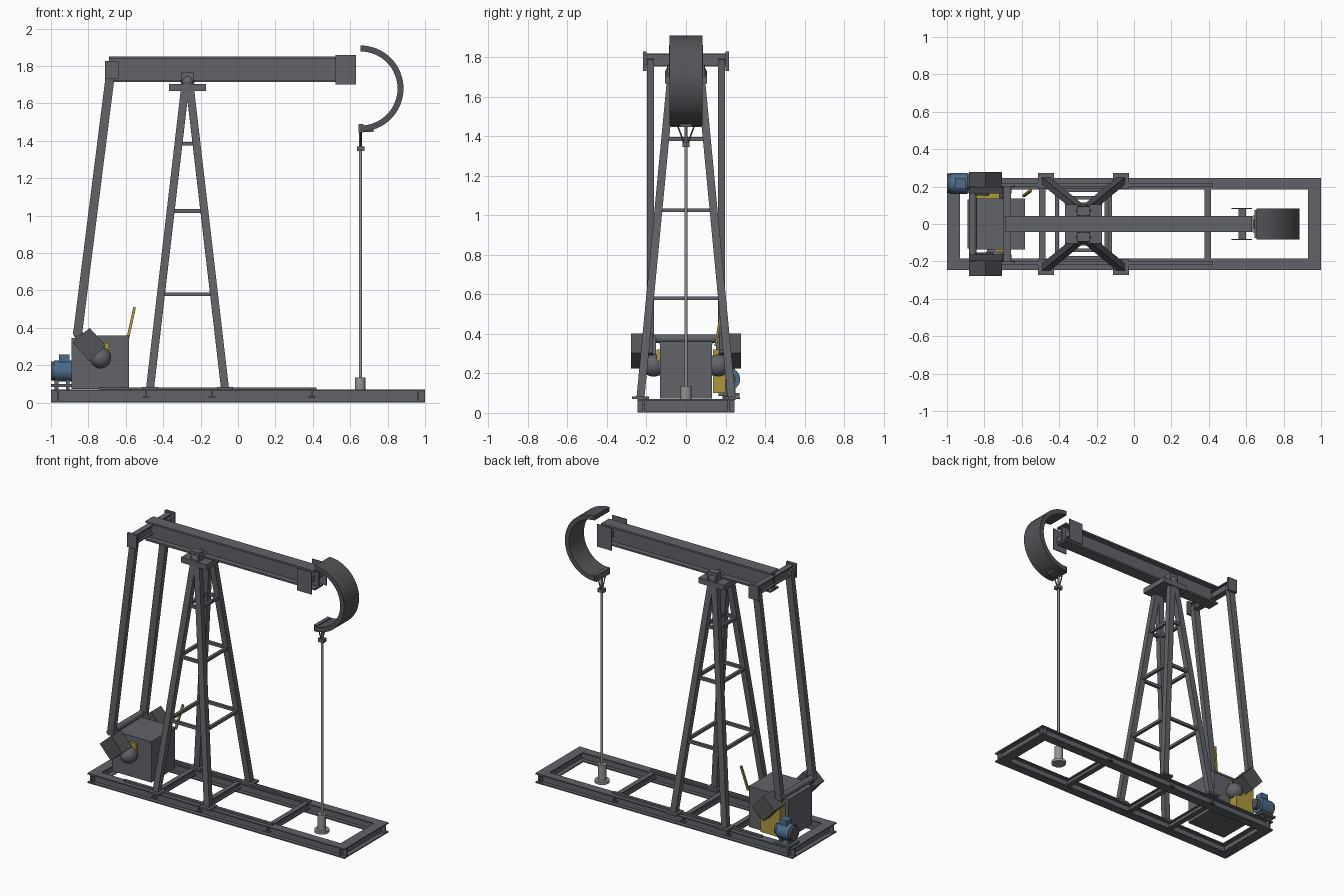
import bpy, bmesh, math
from mathutils import Vector, Matrix

if "Cube" in bpy.data.objects:
    bpy.data.objects.remove(bpy.data.objects["Cube"])


def material(name, rgb, rough=0.6):
    m = bpy.data.materials.new(name)
    m.use_nodes = True
    m.diffuse_color = (*rgb, 1)
    node = next(n for n in m.node_tree.nodes if n.type == 'BSDF_PRINCIPLED')
    node.inputs["Base Color"].default_value = (*rgb, 1)
    node.inputs["Roughness"].default_value = rough
    return m


STEEL = material("steel grey", (0.12, 0.126, 0.14))
DARK = material("dark iron", (0.085, 0.088, 0.095))
LIGHT = material("bare metal", (0.3, 0.3, 0.3))
BLUE = material("motor blue", (0.07, 0.15, 0.25))
YELLOW = material("safety yellow", (0.42, 0.31, 0.05))


def finish(bm, name, mat, smooth=False):
    bmesh.ops.recalc_face_normals(bm, faces=bm.faces)
    me = bpy.data.meshes.new(name)
    bm.to_mesh(me)
    bm.free()
    me.materials.append(mat)
    ob = bpy.data.objects.new(name, me)
    bpy.context.collection.objects.link(ob)
    if smooth:
        bpy.ops.object.select_all(action='DESELECT')
        ob.select_set(True)
        bpy.context.view_layer.objects.active = ob
        bpy.ops.object.shade_smooth_by_angle(angle=math.radians(40))
    return ob


def frame(p0, p1, ref):
    """Matrix at the midpoint: x along the member, z close to ref."""
    p0, p1 = Vector(p0), Vector(p1)
    x = (p1 - p0).normalized()
    y = Vector(ref).cross(x).normalized()
    z = x.cross(y)
    rot = Matrix((x, y, z)).transposed().to_4x4()
    return Matrix.Translation((p0 + p1) / 2) @ rot, (p1 - p0).length


def add_box(bm, mat4, size, offset=(0, 0, 0)):
    m = mat4 @ Matrix.Translation(offset) @ Matrix.Diagonal((*size, 1))
    bmesh.ops.create_cube(bm, size=1, matrix=m)


def box(name, mat, x, y, z, turn=0):
    """Box from (min, max) ranges, turned about its own y axis."""
    c = [sum(r) / 2 for r in (x, y, z)]
    bm = bmesh.new()
    add_box(bm, Matrix.Translation(c) @ Matrix.Rotation(turn, 4, 'Y'),
            [r[1] - r[0] for r in (x, y, z)])
    return finish(bm, name, mat)


def bar(name, mat, p0, p1, w, h, ref=(0, 0, 1)):
    m, length = frame(p0, p1, ref)
    bm = bmesh.new()
    add_box(bm, m, (length, w, h))
    return finish(bm, name, mat)


def i_beam(name, mat, p0, p1, w, h, t=0.008, ref=(0, 0, 1)):
    m, length = frame(p0, p1, ref)
    bm = bmesh.new()
    add_box(bm, m, (length, t, h - t))
    for s in (-1, 1):
        add_box(bm, m, (length, w, t), (0, 0, s * (h - t) / 2))
    return finish(bm, name, mat)


def rod(name, mat, p0, p1, r, r2=None, sides=24):
    ref = (0, 0, 1) if abs(p1[2] - p0[2]) < 0.01 else (1, 0, 0)
    m, length = frame(p0, p1, ref)
    bm = bmesh.new()
    bmesh.ops.create_cone(bm, cap_ends=True, segments=sides, radius1=r,
                          radius2=r if r2 is None else r2, depth=length,
                          matrix=m @ Matrix.Rotation(math.pi / 2, 4, 'Y'))
    return finish(bm, name, mat, True)


def ball(name, mat, c, r):
    bm = bmesh.new()
    bmesh.ops.create_uvsphere(bm, u_segments=24, v_segments=14, radius=r,
                              matrix=Matrix.Translation(c))
    return finish(bm, name, mat, True)


SIDES = ((-1, "right"), (1, "left"))

# Skid base
for s, n in SIDES:
    i_beam(n + "_skid_beam", STEEL, (-1, s * .215, .036), (1, s * .215, .036), .06, .068)
    box(n + "_skid_rail", STEEL, (-.74, .42), (s * .208 - .01, s * .208 + .01), (.07, .082))
for x, n in ((-.965, "rear"), (.965, "front")):
    i_beam(n + "_skid_end", STEEL, (x, -.245, .036), (x, .245, .036), .07, .07)
for x in (-.49, -.14, .395):
    i_beam("skid_cross_beam", STEEL, (x, -.235, .047), (x, .235, .047), .034, .045)

# Tower with four legs, feet and rungs
def leg_point(sx, sy, z):
    t = (z - .08) / 1.59
    return Vector((-.27 + sx * (.2 - .185 * t), sy * (.23 - .152 * t), z))


corners = [(-1, -1), (1, -1), (1, 1), (-1, 1)]
for i, (sx, sy) in enumerate(corners):
    bar("tower_leg", STEEL, leg_point(sx, sy, .075), leg_point(sx, sy, 1.67), .04, .042, (1, 0, 0))
    f = leg_point(sx, sy, .08)
    box("tower_foot", STEEL, (f.x - .042, f.x + .042), (f.y - .042, f.y + .042), (.07, .084))
    for z in (.58, 1.025, 1.385):
        bar("tower_rung", STEEL, leg_point(sx, sy, z), leg_point(*corners[(i + 1) % 4], z), .02, .02)

# Saddle bearing
box("saddle_plate", STEEL, (-.37, -.17), (-.105, .105), (1.667, 1.705))
for s, n in SIDES:
    box(n + "_bearing_block", STEEL, (-.305, -.235), (s * .07 - .024, s * .07 + .024), (1.7, 1.765))
    ball(n + "_bearing_cap", STEEL, (-.27, s * .07, 1.717), .037)
rod("saddle_shaft", STEEL, (-.27, -.095, 1.717), (-.27, .095, 1.717), .034)

# Walking beam
i_beam("walking_beam", STEEL, (-.69, 0, 1.782), (.63, 0, 1.782), .088, .136, .012)
for s, n in SIDES:
    box(n + "_head_plate", STEEL, (.52, .632), (s * .083 - .003, s * .083 + .003), (1.702, 1.86))
box("head_plate_tie", STEEL, (.56, .6), (-.082, .082), (1.76, 1.8))

# Curved head: half ring swept across the beam
bm = bmesh.new()
steps = 32
rings = []
for i in range(steps + 1):
    a = math.pi / 2 - math.pi * i / steps
    rings.append([bm.verts.new((.655 + r * math.cos(a), y, 1.68 + r * math.sin(a)))
                  for r, y in ((.23, -.083), (.23, .083), (.198, .083), (.198, -.083))])
for a, b in zip(rings, rings[1:]):
    for k in range(4):
        bm.faces.new((a[k], a[(k + 1) % 4], b[(k + 1) % 4], b[k]))
bm.faces.new(rings[0])
bm.faces.new(rings[-1])
finish(bm, "curved_head", DARK, True)

# Hanger, polished rod and wellhead
box("hanger_bar", STEEL, (.645, .67), (-.075, .075), (1.445, 1.49))
box("hanger_foot", STEEL, (.645, .725), (-.03, .03), (1.447, 1.462))
for s, n in SIDES:
    rod(n + "_hanger_cable", STEEL, (.655, s * .045, 1.46), (.655, s * .008, 1.36), .004, sides=8)
rod("hanger_pin", STEEL, (.655, 0, 1.36), (.655, 0, 1.46), .008)
box("rod_clamp", STEEL, (.635, .677), (-.018, .018), (1.345, 1.37))
rod("polished_rod", LIGHT, (.655, 0, .1), (.655, 0, 1.36), .0085, sides=16)
rod("wellhead", LIGHT, (.653, 0, .02), (.653, 0, .135), .028)
rod("wellhead_flange", LIGHT, (.653, 0, .008), (.653, 0, .026), .048)

# Equalizer and pitman arms
i_beam("equalizer", STEEL, (-.677, -.2, 1.785), (-.677, .2, 1.785), .04, .065)
for s, n in SIDES:
    box(n + "_equalizer_plate", STEEL, (-.712, -.638), (s * .209 - .009, s * .209 + .009), (1.73, 1.827))
    bar(n + "_pitman_arm", STEEL, (-.858, s * .18, .365), (-.678, s * .18, 1.79), .036, .048, (1, 0, 0))
rod("crank_tie", STEEL, (-.862, -.2, .375), (-.862, .2, .375), .021)

# Gearbox, cranks and counterweights
box("gearbox", STEEL, (-.89, -.582), (-.132, .132), (.072, .345))
box("gearbox_lid", STEEL, (-.845, -.582), (-.135, .135), (.345, .36))
rod("crank_shaft", STEEL, (-.735, -.17, .24), (-.735, .17, .24), .05)
for s, n in SIDES:
    ball(n + "_shaft_hub", STEEL, (-.735, s * .165, .24), .057)
    bar(n + "_crank_arm", STEEL, (-.735, s * .165, .24), (-.862, s * .165, .375), .025, .05)
    box(n + "_counterweight", DARK, (-.86, -.73), (s * .222 - .055, s * .222 + .055),
        (.252, .372), math.radians(48))

# Belt guard and brake
box("belt_guard", YELLOW, (-.87, -.72), (.136, .2), (.1, .32))
box("brake_drum_guard", YELLOW, (-.745, -.69), (-.15, -.132), (.265, .32))
bar("brake_lever", YELLOW, (-.59, .15, .34), (-.553, .178, .51), .012, .014, (1, 0, 0))

# Electric motor
rod("motor_body", BLUE, (-.985, .217, .17), (-.89, .217, .17), .057)
rod("motor_end_cap", DARK, (-1, .217, .17), (-.985, .217, .17), .05)
rod("motor_front_cap", DARK, (-.89, .217, .17), (-.86, .217, .17), .035)
box("motor_terminal_box", BLUE, (-.957, -.9), (.187, .247), (.215, .257))
box("motor_base", STEEL, (-1, -.88), (.165, .27), (.085, .1))
for x in (-.97, -.91):
    box("motor_mount", STEEL, (x - .01, x + .01), (.185, .25), (.066, .125))
